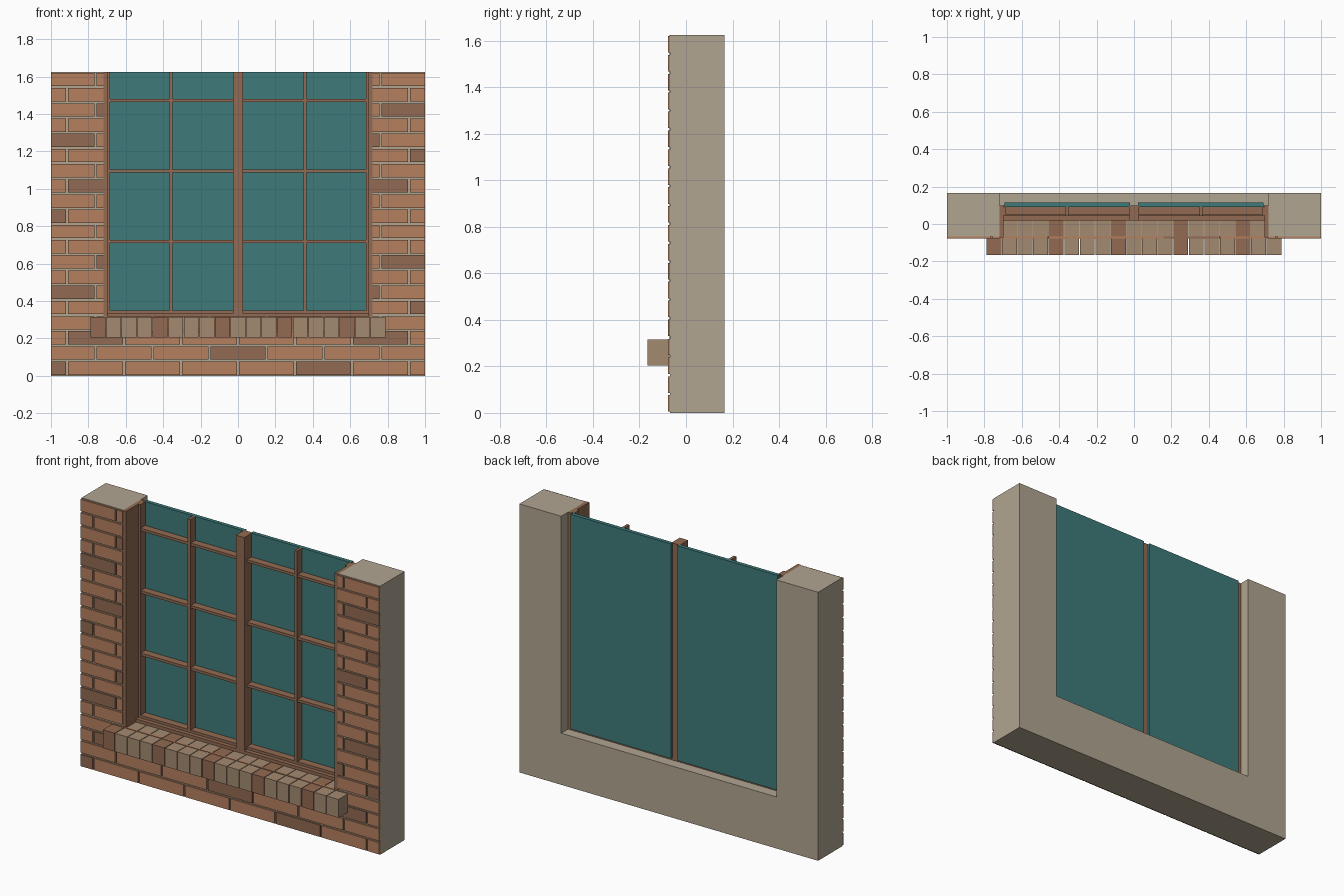
import bpy
import bmesh
from mathutils import Matrix, Vector

if "Cube" in bpy.data.objects:
    bpy.data.objects.remove(bpy.data.objects["Cube"])


def material(name, rgb):
    """Flat material from display colour values."""
    linear = [((c / 255 + 0.055) / 1.055) ** 2.4 for c in rgb] + [1]
    mat = bpy.data.materials.new(name)
    mat.use_nodes = True
    mat.diffuse_color = linear
    shader = mat.node_tree.nodes["Principled BSDF"]
    shader.inputs["Base Color"].default_value = linear
    shader.inputs["Roughness"].default_value = 0.8
    return mat


BRICK = material("orange brick", (182, 128, 95))
BROWN = material("dark brown", (146, 106, 82))
TAUPE = material("taupe sill", (163, 138, 113))
PLASTER = material("beige plaster", (176, 165, 145))
GLASS = material("teal glass", (62, 122, 122))


def boxes(name, items, mats):
    """One object from boxes given as (x range, y range, z range, material index)."""
    bm = bmesh.new()
    for xr, yr, zr, index in items:
        lo, hi = Vector((xr[0], yr[0], zr[0])), Vector((xr[1], yr[1], zr[1]))
        place = Matrix.Translation((lo + hi) / 2) @ Matrix.Diagonal((*(hi - lo), 1))
        made = bmesh.ops.create_cube(bm, size=1, matrix=place)
        for face in {f for v in made["verts"] for f in v.link_faces}:
            face.material_index = index
    return finish(name, bm, mats)


def finish(name, bm, mats):
    mesh = bpy.data.meshes.new(name)
    bm.to_mesh(mesh)
    bm.free()
    for mat in mats:
        mesh.materials.append(mat)
    obj = bpy.data.objects.new(name, mesh)
    bpy.context.collection.objects.link(obj)
    return obj


TOP = 1.625        # wall height
OPEN = 0.72        # half width of the opening
LEDGE = 0.312      # bottom of the opening
FRONT, BACK = -0.068, 0.165

# Wall: a U-shaped profile extruded through its depth
outline = [(-1, 0), (1, 0), (1, TOP), (OPEN, TOP), (OPEN, LEDGE),
           (-OPEN, LEDGE), (-OPEN, TOP), (-1, TOP)]
bm = bmesh.new()
base = bm.faces.new([bm.verts.new((x, FRONT, z)) for x, z in outline])
grown = bmesh.ops.extrude_face_region(bm, geom=[base])["geom"]
bmesh.ops.translate(bm, vec=(0, BACK - FRONT, 0),
                    verts=[g for g in grown if isinstance(g, bmesh.types.BMVert)])
bmesh.ops.recalc_face_normals(bm, faces=bm.faces)
finish("wall", bm, [PLASTER])

# Face bricks in running bond, every fifth one dark, cut away at the opening
ROWS, PITCH, GAP = 20, 0.305, 0.005
row_height = TOP / ROWS
bricks = []
for row in range(ROWS):
    shift = 0 if row % 2 == 0 else 0.5
    count = 8 if row % 2 == 0 else 7
    zr = (row * row_height + GAP, (row + 1) * row_height - GAP)
    if row == 3:
        zr = (zr[0], 0.318)
    for i in range(count):
        start = (i - 4 + shift) * PITCH
        x0, x1 = max(start + GAP, -1), min(start + PITCH - GAP, 1)
        dark = int(i % 5 == 3 * row % 5)
        spans = [(x0, x1)]
        if row > 3:
            spans = [(x0, min(x1, -OPEN)), (max(x0, OPEN), x1)]
        bricks += [((a, b), (-0.078, FRONT + 0.002), zr, dark)
                   for a, b in spans if b - a > 0.002]
boxes("face_bricks", bricks, [BRICK, BROWN])

# Projecting sill of upright bricks, every fourth one dark
SILL_COUNT, SILL_HALF = 19, 0.791
step = 2 * SILL_HALF / SILL_COUNT
sill = []
for i in range(SILL_COUNT):
    x = -SILL_HALF + i * step
    sill.append(((x + 0.002, x + step - 0.002), (-0.166, 0.02),
                 (0.204, 0.315), int(i % 4 == 0)))
boxes("sill_bricks", sill, [TAUPE, BROWN])

# Outer frame: deep jambs, centre post and bottom rail
frame = [((-0.028, 0.028), (0.02, 0.1), (LEDGE, TOP), 0),
         ((-0.7, 0.7), (0.02, 0.1), (LEDGE, 0.334), 0)]
for s in (-1, 1):
    frame.append((sorted((s * 0.698, s * OPEN)), (-0.072, 0.1), (LEDGE, TOP), 0))
boxes("window_frame", frame, [BROWN])

# Two glazed sashes with glazing bars
for side, s in (("right", -1), ("left", 1)):
    def span(a, b):
        return sorted((s * a, s * b))

    sash = [(span(0.684, 0.698), (0.045, 0.09), (0.334, TOP), 0),
            (span(0.028, 0.684), (0.045, 0.09), (0.334, 0.35), 0),
            (span(0.349, 0.366), (0.042, 0.092), (0.35, TOP), 0)]
    for z in (0.718, 1.095, 1.473):
        sash.append((span(0.028, 0.684), (0.047, 0.092), (z - 0.008, z + 0.008), 0))
    boxes(side + "_sash_bars", sash, [BROWN])
    boxes(side + "_glass", [(span(0.022, 0.692), (0.091, 0.114), (0.325, TOP), 0)], [GLASS])
